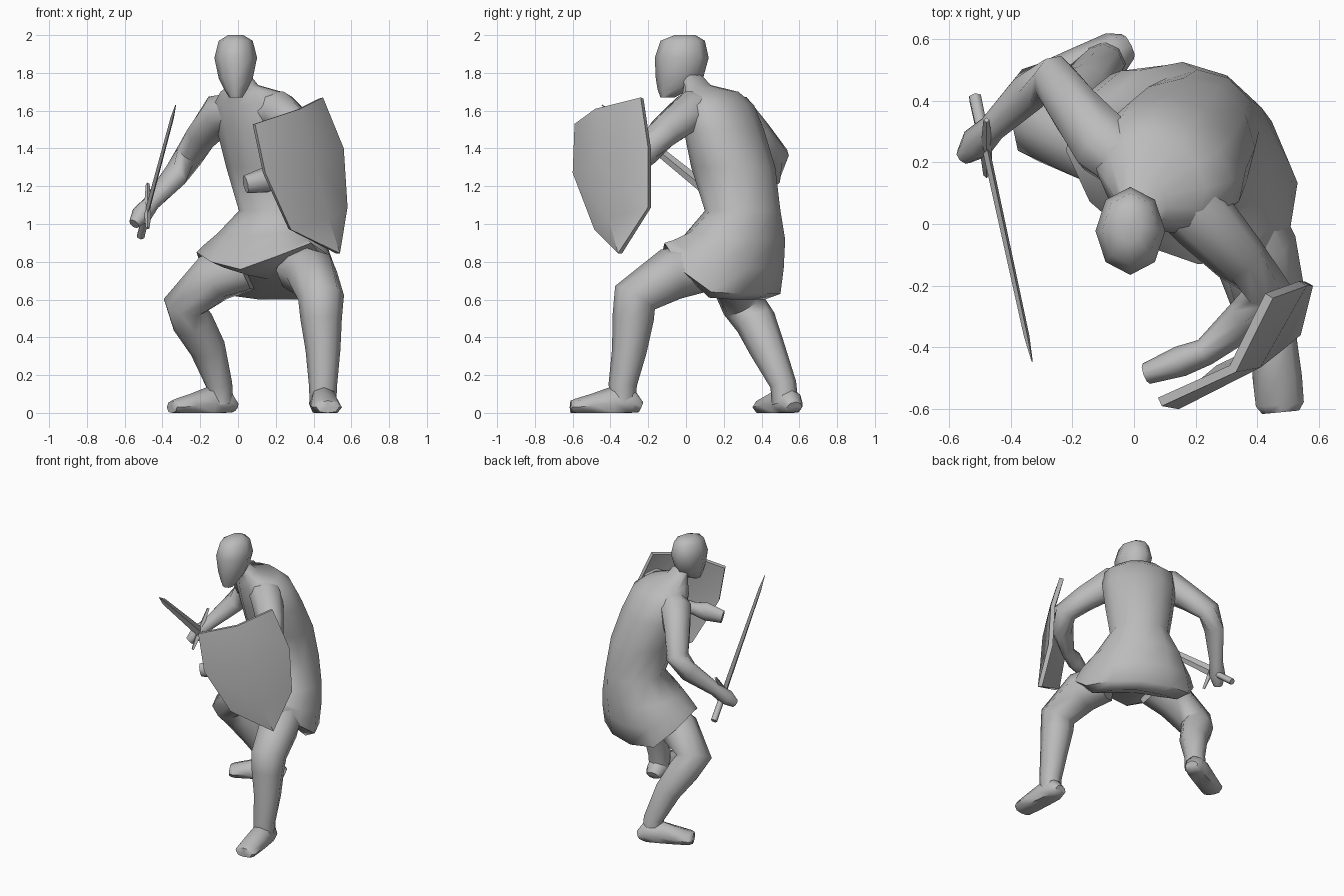
import bpy, bmesh, math
from mathutils import Vector

if "Cube" in bpy.data.objects:
    bpy.data.objects.remove(bpy.data.objects["Cube"])

grey = bpy.data.materials.new("plain grey")
grey.diffuse_color = (0.5, 0.5, 0.5, 1)
grey.use_nodes = True
grey.node_tree.nodes["Principled BSDF"].inputs["Base Color"].default_value = grey.diffuse_color


def finish(name, bm, angle=60):
    bmesh.ops.recalc_face_normals(bm, faces=bm.faces)
    me = bpy.data.meshes.new(name)
    bm.to_mesh(me)
    bm.free()
    me.materials.append(grey)
    ob = bpy.data.objects.new(name, me)
    bpy.context.collection.objects.link(ob)
    bpy.ops.object.select_all(action='DESELECT')
    ob.select_set(True)
    bpy.context.view_layer.objects.active = ob
    bpy.ops.object.shade_smooth_by_angle(angle=math.radians(angle))
    return ob


def loft(name, rings, angle=60):
    """Skin a list of point rings and cap both ends."""
    bm = bmesh.new()
    vs = [[bm.verts.new(p) for p in r] for r in rings]
    n = len(vs[0])
    for a, b in zip(vs, vs[1:]):
        for i in range(n):
            j = (i + 1) % n
            bm.faces.new((a[i], a[j], b[j], b[i]))
    for ring in (vs[0][::-1], vs[-1]):
        mid = bm.verts.new(sum((v.co for v in ring), Vector()) / n)
        for i in range(n):
            bm.faces.new((ring[i], ring[(i + 1) % n], mid))
    return finish(name, bm, angle)


def tube(name, pts, sides=8, ref=(0, 0, 1), floor=None, angle=60):
    """Tapered limb; each point is x, y, z, radius along ref (, radius across)."""
    ref = Vector(ref)
    P = [Vector(p[:3]) for p in pts]
    rings = []
    for k, p in enumerate(pts):
        t = Vector()
        if k:
            t += (P[k] - P[k - 1]).normalized()
        if k < len(P) - 1:
            t += (P[k + 1] - P[k]).normalized()
        t.normalize()
        u = (ref - t * ref.dot(t)).normalized()
        v = t.cross(u)
        ring = []
        for i in range(sides):
            a = 2 * math.pi * i / sides
            q = P[k] + u * math.cos(a) * p[3] + v * math.sin(a) * p[-1]
            if floor is not None:
                q.z = max(q.z, floor)
            ring.append(q)
        rings.append(ring)
    return loft(name, rings, angle)


# tunic body with flared skirt, turned towards -x
yaw = math.radians(-30)
A = Vector((math.cos(yaw), math.sin(yaw), 0))
B = Vector((-math.sin(yaw), math.cos(yaw), 0))
# hem height every 30 degrees: low at the back, lifted over both thighs
hem = [.75, .64, .63, .63, .63, .65, .78, .85, .80, .76, .83, .90]


def body_ring(x, y, z, ra, rb, lifts=None):
    ring = []
    for i in range(12):
        a = math.pi * i / 6
        p = Vector((x, y, z)) + A * ra * math.cos(a) + B * rb * math.sin(a)
        if lifts:
            p.z += lifts[i]
        ring.append(p)
    return ring


loft("tunic", [
    body_ring(.16, .17, -.03, .33, .22, hem),
    body_ring(.155, .185, 0, .405, .285, hem),
    body_ring(.165, .215, .42, .37, .28, [h * .55 for h in hem]),
    body_ring(.175, .26, .83, .295, .255, [h * .14 for h in hem]),
    body_ring(.205, .30, 1.07, .20, .20),
    body_ring(.165, .25, 1.30, .23, .22),
    body_ring(.125, .20, 1.50, .25, .20),
    body_ring(.095, .165, 1.63, .24, .18),
    body_ring(.07, .13, 1.70, .17, .14),
    body_ring(.03, .06, 1.735, .08, .07),
    body_ring(-.01, .0, 1.82, .05, .05),
])

# head: height, half width, front y, back y
head = []
for z, w, f, b in [(1.67, .035, -.135, -.06), (1.71, .06, -.15, .02), (1.77, .09, -.16, .09),
                   (1.88, .113, -.165, .12), (1.97, .09, -.135, .10), (2.0, .04, -.06, .05)]:
    head.append([Vector((-.012 + w * math.sin(math.pi * i / 4),
                         (f + b) / 2 - (b - f) / 2 * math.cos(math.pi * i / 4), z))
                 for i in range(8)])
loft("head", head)

# arms, hands included
tube("sword_arm", [(-.01, .19, 1.60, .10), (-.10, .26, 1.58, .11), (-.19, .37, 1.47, .088),
                   (-.26, .47, 1.36, .078), (-.33, .44, 1.26, .07), (-.46, .31, 1.11, .045),
                   (-.51, .26, 1.05, .055), (-.55, .22, 1.00, .03)], ref=(0.3, 0.3, 1))
tube("shield_arm", [(.13, .11, 1.60, .11), (.22, .02, 1.595, .11), (.34, -.11, 1.49, .09),
                    (.43, -.21, 1.39, .08), (.37, -.30, 1.30, .07), (.23, -.415, 1.25, .045),
                    (.15, -.445, 1.235, .068, .05), (.04, -.485, 1.21, .048, .035)])

# legs
tube("rear_leg", [(.04, .23, .77, .13), (-.13, .26, .715, .135), (-.28, .305, .57, .118),
                  (-.24, .37, .48, .11), (-.16, .43, .34, .095), (-.10, .515, .15, .07),
                  (-.095, .525, .05, .07)], ref=(-1, -1, 0.3))
tube("front_leg", [(.32, .07, .765, .13), (.39, -.08, .735, .14), (.44, -.27, .61, .122),
                   (.44, -.28, .50, .11), (.45, -.30, .33, .092), (.45, -.335, .15, .075),
                   (.45, -.335, .05, .07)], ref=(1, 0, 0))


# feet: heel to toe stations, clamped flat on the ground
def foot(name, heel, toe):
    h, t = Vector(heel), Vector(toe)
    pts = []
    for k, z, r, w in [(0, .03, .03, .045), (.12, .05, .07, .07), (.4, .05, .09, .075),
                       (.7, .04, .06, .08), (.93, .03, .045, .078), (1, .03, .035, .06)]:
        p = h.lerp(t, k)
        pts.append((p.x, p.y, z, r, w))
    tube(name, pts, floor=0.0)


foot("front_foot", (.44, -.24), (.475, -.61))
foot("rear_foot", (-.02, .575), (-.35, .41))

# sword along one line from pommel to tip
pommel, guard, tip = Vector((-.515, .41, .935)), Vector((-.478, .235, 1.08)), Vector((-.33, -.445, 1.63))
across = Vector((0, .6, .78))
tube("sword_grip", [(*pommel, .022), (*guard, .02)], sides=6, ref=across)
tube("sword_blade", [(*guard, .034, .012), (*guard.lerp(tip, .88), .02, .009), (*tip, .002, .002)],
     sides=4, ref=across, angle=30)
tube("sword_guard", [(*(guard + across * s), r, r) for s, r in
                     [(-.13, .01), (-.04, .018), (.04, .018), (.17, .01)]], sides=4, ref=(1, 0, 0), angle=30)

# curved shield: left edge, ridge and right edge rows down to the point
rows = [[(.09, -.59, 1.53), (.33, -.48, 1.61), (.45, -.24, 1.67)],
        [(.145, -.60, 1.27), (.41, -.465, 1.33), (.56, -.20, 1.40)],
        [(.28, -.485, .97), (.48, -.41, 1.03), (.58, -.20, 1.09)]]
bm = bmesh.new()
g = [[bm.verts.new(p) for p in r] for r in rows]
point = bm.verts.new((.54, -.36, .845))
for a, b in zip(g, g[1:]):
    for i in (0, 1):
        bm.faces.new((a[i], b[i], b[i + 1], a[i + 1]))
for i in (0, 1):
    bm.faces.new((g[2][i], point, g[2][i + 1]))
bm.normal_update()
# thicken towards the arm
inner = {v: bm.verts.new(v.co - v.normal * .03) for v in list(bm.verts)}
rim = [(e.verts[0], e.verts[1]) for e in bm.edges if e.is_boundary]
for f in list(bm.faces):
    bm.faces.new([inner[v] for v in reversed(f.verts)])
for a, b in rim:
    bm.faces.new((a, b, inner[b], inner[a]))
finish("shield", bm, 40)
